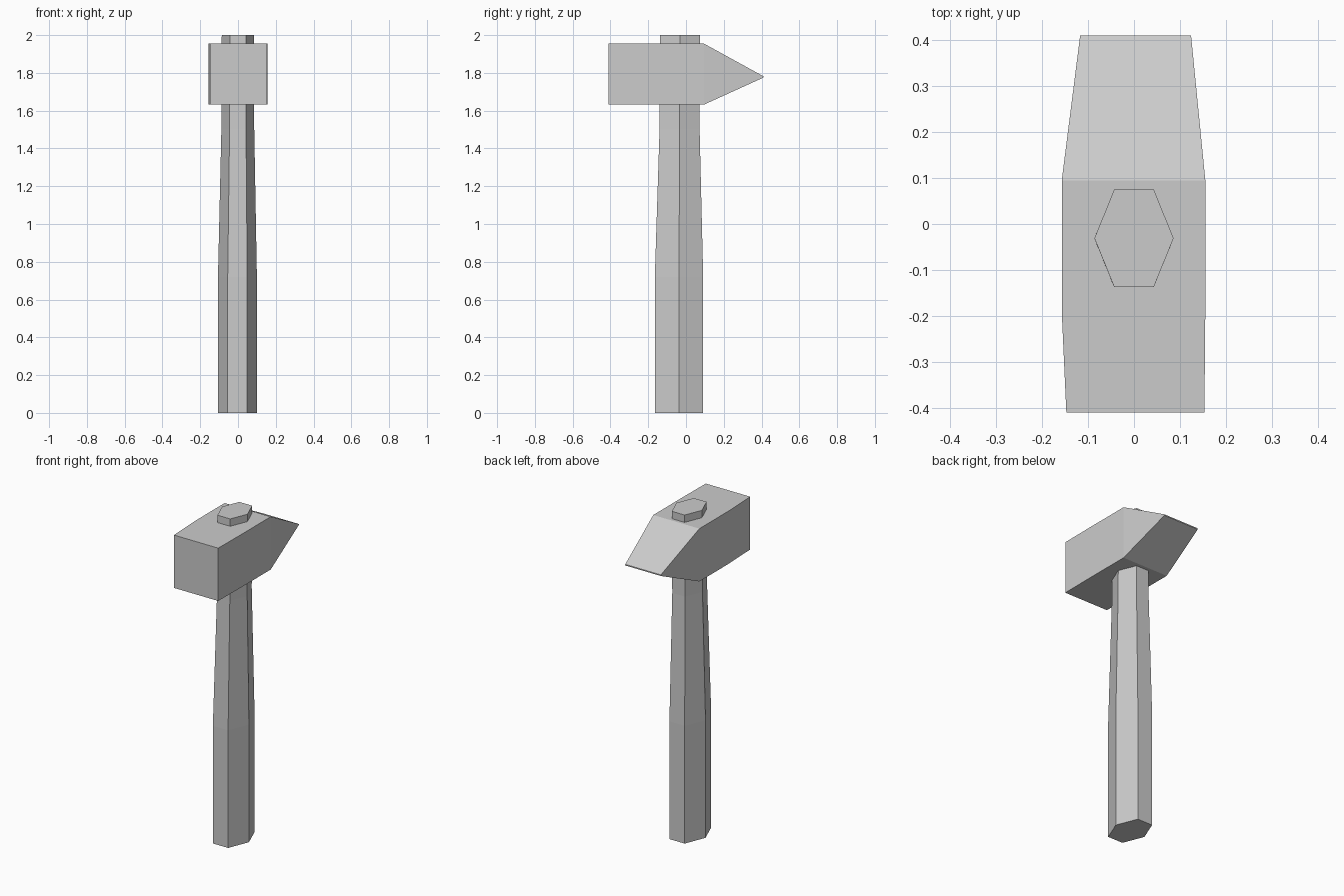
import bpy

cube = bpy.data.objects.get("Cube")
if cube:
    bpy.data.objects.remove(cube, do_unlink=True)

grey = bpy.data.materials.new("plain grey")
grey.use_nodes = True
colour = (0.6, 0.6, 0.6, 1)
grey.diffuse_color = colour
grey.node_tree.nodes["Principled BSDF"].inputs["Base Color"].default_value = colour


def loft(name, rings):
    """Skin matching rings of points and cap both ends, with flat faces."""
    n = len(rings[0])
    verts = [p for ring in rings for p in ring]
    faces = [list(reversed(range(n))), list(range(len(verts) - n, len(verts)))]
    for r in range(len(rings) - 1):
        for i in range(n):
            j = (i + 1) % n
            faces.append((r * n + i, r * n + j, (r + 1) * n + j, (r + 1) * n + i))
    mesh = bpy.data.meshes.new(name)
    mesh.from_pydata(verts, [], faces)
    mesh.materials.append(grey)
    obj = bpy.data.objects.new(name, mesh)
    bpy.context.collection.objects.link(obj)
    return obj


def hexagon(z, cx, half_x, y0, y1):
    """Six-sided handle section with points towards the sides."""
    mid = (y0 + y1) / 2
    h = half_x / 2
    return [(cx - h, y0, z), (cx + h, y0, z), (cx + half_x, mid, z),
            (cx + h, y1, z), (cx - h, y1, z), (cx - half_x, mid, z)]


def rectangle(y, x0, x1, z0, z1):
    """Upright section across the head."""
    return [(x1, y, z0), (x0, y, z0), (x0, y, z1), (x1, y, z1)]


# Handle: straight grip, gentle taper, end poking out above the head
loft("handle", [
    hexagon(0.0, -0.003, 0.103, -0.165, 0.091),
    hexagon(0.72, -0.003, 0.103, -0.165, 0.091),
    hexagon(1.5, -0.001, 0.087, -0.14, 0.072),
    hexagon(2.0, 0.0, 0.086, -0.137, 0.075),
])

# Head: square striking face at the front, wedge at the back
loft("head", [
    rectangle(-0.41, -0.147, 0.153, 1.632, 1.955),
    rectangle(-0.19, -0.157, 0.155, 1.632, 1.955),
    rectangle(0.095, -0.157, 0.155, 1.632, 1.955),
    rectangle(0.41, -0.117, 0.124, 1.775, 1.782),
])
